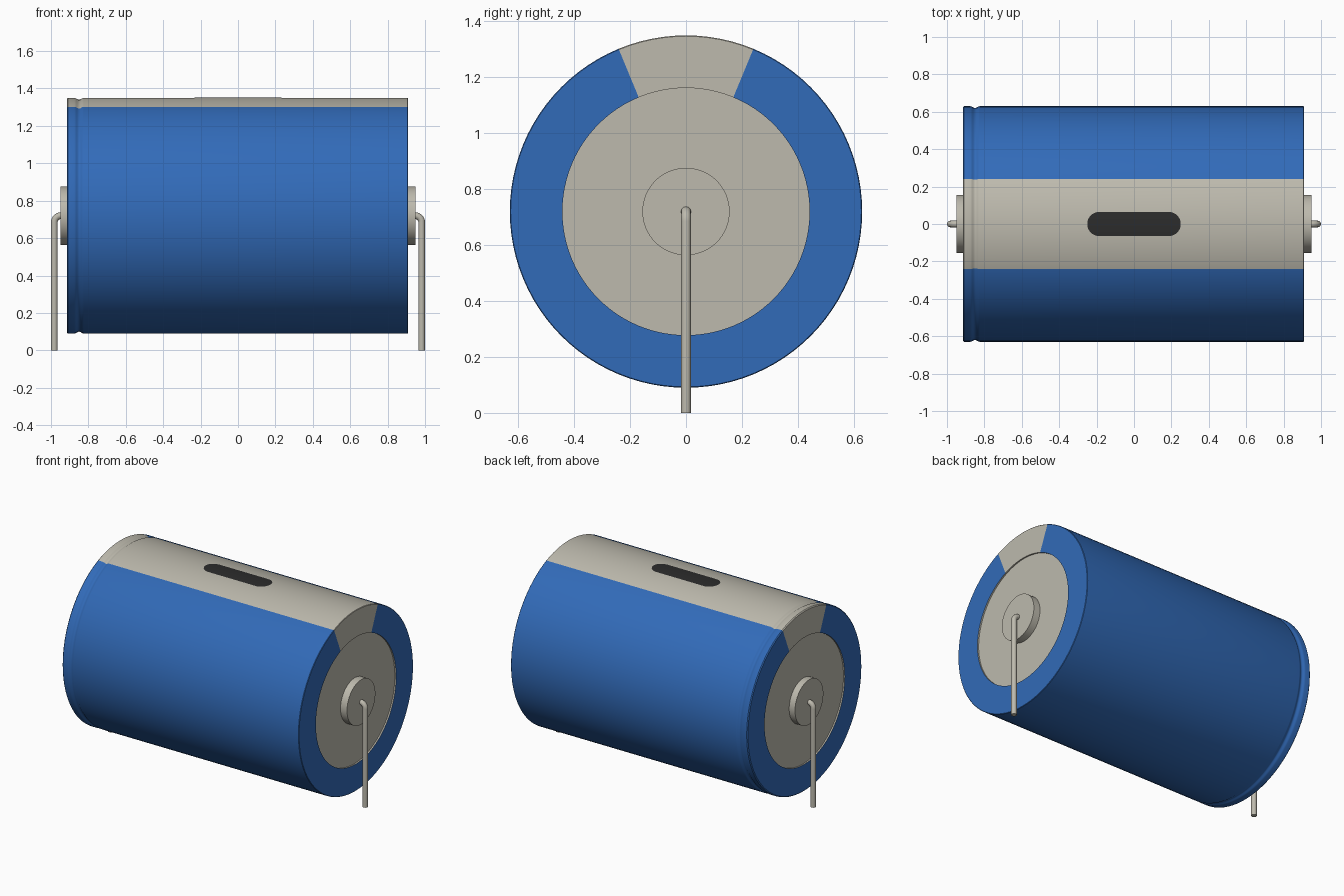
import bpy, bmesh, math
from mathutils import Vector

cube = bpy.data.objects.get("Cube")
if cube:
    bpy.data.objects.remove(cube)

AXIS_Z = 0.72
RADIUS = 0.63
STEPS = 96


def material(name, rgb):
    m = bpy.data.materials.new(name)
    m.use_nodes = True
    m.diffuse_color = (*rgb, 1)
    bsdf = m.node_tree.nodes["Principled BSDF"]
    bsdf.inputs["Base Color"].default_value = (*rgb, 1)
    bsdf.inputs["Roughness"].default_value = 0.6
    return m


BLUE = material("sleeve blue", (0.031, 0.145, 0.48))
SILVER = material("warm silver", (0.51, 0.49, 0.42))
DARK = material("dark mark", (0.025, 0.025, 0.025))


def smooth(obj):
    bpy.ops.object.select_all(action="DESELECT")
    bpy.context.view_layer.objects.active = obj
    obj.select_set(True)
    bpy.ops.object.shade_smooth_by_angle(angle=math.radians(35))


def add_object(name, bm, mats):
    mesh = bpy.data.meshes.new(name)
    bm.to_mesh(mesh)
    bm.free()
    obj = bpy.data.objects.new(name, mesh)
    bpy.context.collection.objects.link(obj)
    for m in mats:
        mesh.materials.append(m)
    return obj


def lathe(profile):
    """Revolve (x, radius) points about the horizontal axis."""
    bm = bmesh.new()
    verts = [bm.verts.new((x, 0, AXIS_Z + r)) for x, r in profile]
    edges = [bm.edges.new(pair) for pair in zip(verts, verts[1:])]
    bmesh.ops.spin(bm, geom=verts + edges, cent=(0, 0, AXIS_Z), axis=(1, 0, 0),
                   angle=math.tau, steps=STEPS)
    bmesh.ops.remove_doubles(bm, verts=bm.verts, dist=0.0001)
    bmesh.ops.recalc_face_normals(bm, faces=bm.faces)
    return bm


# Sleeved can: recessed end discs, soft rims and a crimp groove at one end
groove = [(-0.85 + 0.025 * t / 4, RADIUS - 0.005 * (1 + math.cos(math.pi * t / 4)))
          for t in range(-4, 5)]
body = lathe([(-0.905, 0), (-0.905, 0.442), (-0.915, 0.442), (-0.915, 0.624),
              (-0.909, RADIUS), *groove, (0.907, RADIUS), (0.91, 0.627),
              (0.91, 0.442), (0.90, 0.442), (0.90, 0)])
for face in body.faces:
    c = face.calc_center_median()
    radius = math.hypot(c.y, c.z - AXIS_Z)
    angle = abs(math.atan2(c.y, c.z - AXIS_Z))
    face.material_index = int(radius < 0.443 or angle < math.pi / 8)
smooth(add_object("can_body", body, [BLUE, SILVER]))

# Rounded dark mark, wrapped over the top of the can
HALF_LENGTH, HALF_WIDTH, SLICES = 0.25, 0.065, 24
mark = bmesh.new()
rows = []
for i in range(SLICES + 1):
    a = -math.pi / 2 + math.pi * i / SLICES
    y = HALF_WIDTH * math.sin(a)
    x = HALF_LENGTH - HALF_WIDTH + HALF_WIDTH * math.cos(a)
    z = AXIS_Z + math.sqrt(RADIUS ** 2 - y * y) + 0.002
    rows.append([mark.verts.new((s * x, y, z)) for s in (-1, 1)])
for (a, b), (c, d) in zip(rows, rows[1:]):
    mark.faces.new((a, b, d, c))
smooth(add_object("top_mark", mark, [DARK]))


# Terminal boss and bent wire lead on each end
for side, s in (("left", 1), ("right", -1)):
    boss = lathe([(s * 0.89, 0.156), (s * 0.95, 0.156), (s * 0.95, 0)])
    smooth(add_object(side + "_terminal_boss", boss, [SILVER]))

    curve = bpy.data.curves.new(side + "_lead", "CURVE")
    curve.dimensions = "3D"
    curve.bevel_depth = 0.018
    curve.bevel_resolution = 4
    curve.use_fill_caps = True
    bend, lead_x = 0.035, 0.982
    path = [Vector((s * 0.93, 0, AXIS_Z))]
    for i in range(9):
        a = math.pi / 2 * i / 8
        path.append(Vector((s * (lead_x - bend + bend * math.sin(a)), 0,
                            AXIS_Z - bend + bend * math.cos(a))))
    path.append(Vector((s * lead_x, 0, 0)))
    spline = curve.splines.new("POLY")
    spline.points.add(len(path) - 1)
    for point, co in zip(spline.points, path):
        point.co = (*co, 1)
    curve.materials.append(SILVER)
    lead = bpy.data.objects.new(side + "_lead", curve)
    bpy.context.collection.objects.link(lead)
    bpy.ops.object.select_all(action="DESELECT")
    bpy.context.view_layer.objects.active = lead
    lead.select_set(True)
    bpy.ops.object.convert(target="MESH")
    smooth(bpy.context.view_layer.objects.active)
